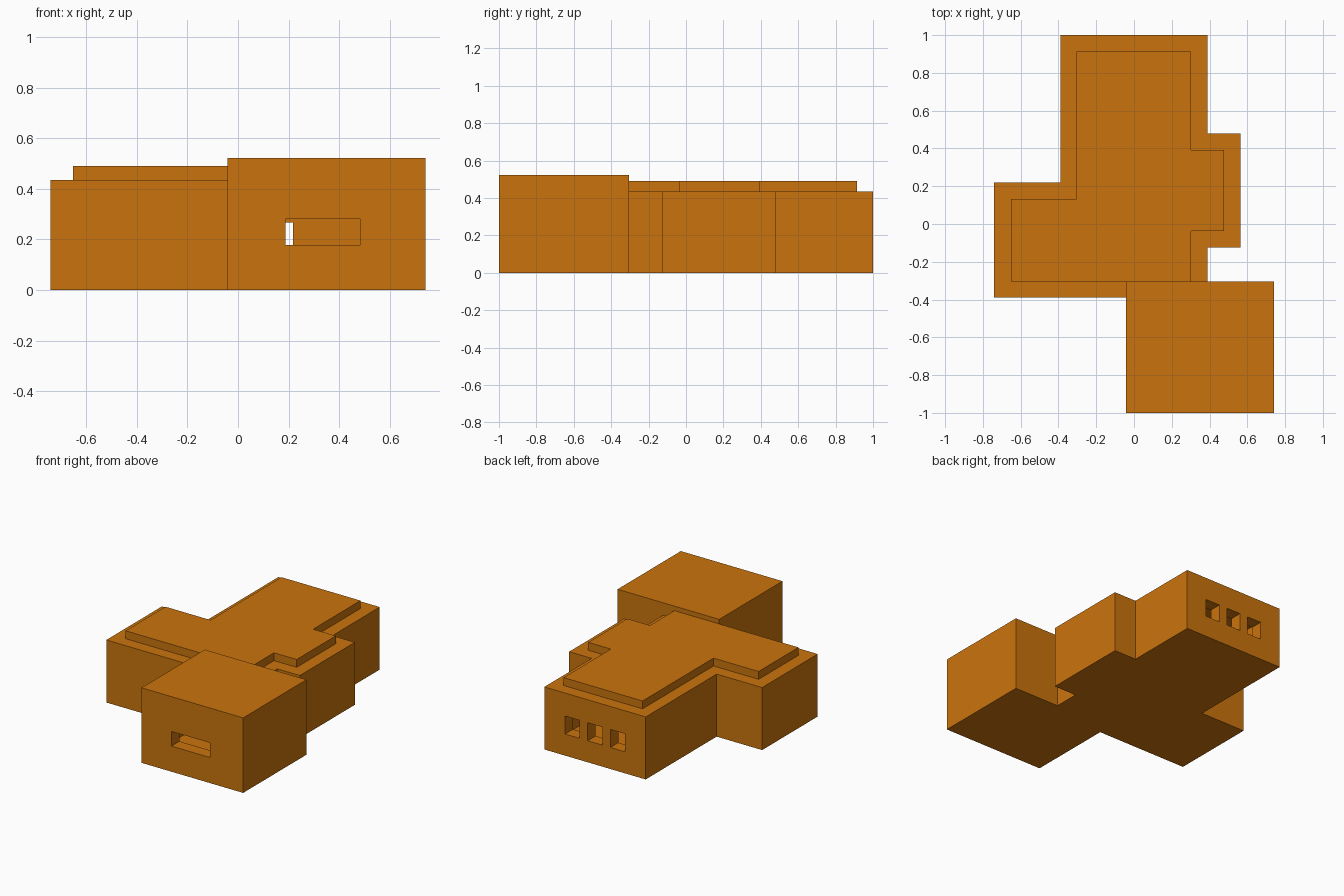
import bpy, bmesh

if "Cube" in bpy.data.objects:
    bpy.data.objects.remove(bpy.data.objects["Cube"])

WALL = 0.087

orange = bpy.data.materials.new("warm orange")
orange.diffuse_color = (0.59, 0.174, 0.004, 1)
orange.use_nodes = True
orange.node_tree.nodes["Principled BSDF"].inputs["Base Color"].default_value = orange.diffuse_color


def prism(name, outline, z0, z1):
    """Extrude a flat outline from z0 up to z1."""
    bm = bmesh.new()
    face = bm.faces.new([bm.verts.new((x, y, z0)) for x, y in outline])
    ext = bmesh.ops.extrude_face_region(bm, geom=[face])
    for v in ext["geom"]:
        if isinstance(v, bmesh.types.BMVert):
            v.co.z = z1
    bmesh.ops.recalc_face_normals(bm, faces=bm.faces)
    mesh = bpy.data.meshes.new(name)
    bm.to_mesh(mesh)
    bm.free()
    mesh.materials.append(orange)
    obj = bpy.data.objects.new(name, mesh)
    bpy.context.collection.objects.link(obj)
    return obj


def rect(x0, x1, y0, y1):
    return [(x0, y0), (x1, y0), (x1, y1), (x0, y1)]


def cut(obj, outline, z0, z1):
    """Subtract a prism from obj and discard the cutter."""
    cutter = prism("cutter", outline, z0, z1)
    cutter.hide_render = True
    mod = obj.modifiers.new("cut", 'BOOLEAN')
    mod.operation = 'DIFFERENCE'
    mod.solver = 'EXACT'
    mod.object = cutter
    bpy.context.view_layer.objects.active = obj
    bpy.ops.object.modifier_apply(modifier=mod.name)
    bpy.data.objects.remove(cutter)


# Outline shared by the inside of the rooms and the raised roof
inner = [(0.303, -0.305), (0.303, -0.037), (0.477, -0.037), (0.477, 0.393),
         (0.303, 0.393), (0.303, 0.913), (-0.305, 0.913), (-0.305, 0.133),
         (-0.652, 0.133), (-0.652, -0.305)]

# Main building with wing on the left and bay on the right
main = prism("main_building", [
    (-0.74, -0.39), (-0.042, -0.39), (-0.042, -0.305), (0.39, -0.305),
    (0.39, -0.125), (0.563, -0.125), (0.563, 0.48), (0.39, 0.48),
    (0.39, 1.0), (-0.39, 1.0), (-0.39, 0.22), (-0.74, 0.22)], 0, 0.435)

# Hollow rooms, open toward the front block
cut(main, inner + [(-0.03, -0.305), (-0.03, -0.35), (0.303, -0.35)], WALL, 0.348)

# Three back windows
for x in (-0.174, 0.0, 0.174):
    cut(main, rect(x - 0.056, x + 0.056, 0.85, 1.1), 0.15, 0.275)

# Raised roof
prism("raised_roof", inner, 0.435, 0.49)

# Taller front block: hollow room, wide front window, doorway to the main rooms
front = prism("front_block", rect(-0.042, 0.74, -1.0, -0.305), 0, 0.522)
cut(front, rect(0.045, 0.653, -0.913, -0.392), WALL, 0.435)
cut(front, rect(0.188, 0.483, -1.1, -0.85), 0.178, 0.28)
cut(front, rect(0.06, 0.218, -0.45, -0.25), WALL + 0.002, 0.266)
